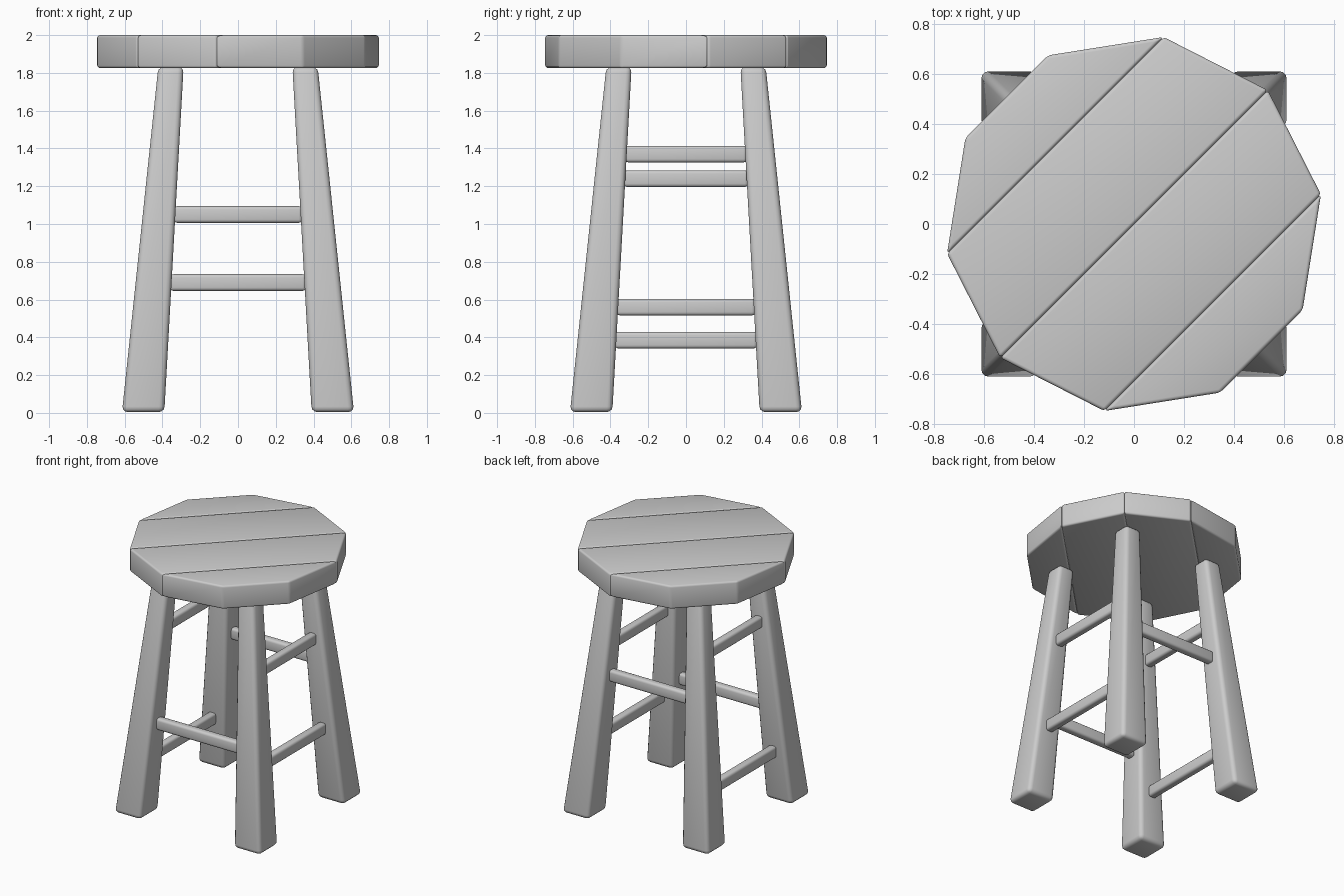
import bpy
import math

if "Cube" in bpy.data.objects:
    bpy.data.objects.remove(bpy.data.objects["Cube"])

SEAT_R, SEAT_Z0, SEAT_Z1 = 0.757, 1.825, 2.0
LEG_TOP = 1.832


def make_prism(name, bottom, top, bevel):
    """Solid between two matching outlines, with rounded edges."""
    n = len(bottom)
    faces = [list(range(n))[::-1], list(range(n, 2 * n))]
    faces += [[i, (i + 1) % n, n + (i + 1) % n, n + i] for i in range(n)]
    mesh = bpy.data.meshes.new(name)
    mesh.from_pydata(bottom + top, [], faces)
    obj = bpy.data.objects.new(name, mesh)
    bpy.context.collection.objects.link(obj)
    mod = obj.modifiers.new("rounded_edges", 'BEVEL')
    mod.width = bevel
    mod.segments = 3
    mod.limit_method = 'ANGLE'
    mod.angle_limit = math.radians(20)
    mesh.shade_smooth()
    return obj


def rect(cx, cy, hx, hy, z):
    return [(cx - hx, cy - hy, z), (cx + hx, cy - hy, z),
            (cx + hx, cy + hy, z), (cx - hx, cy + hy, z)]


# Seat: decagon split into four diagonal planks
def seat_plank(name, angles):
    pts = [(SEAT_R * math.cos(math.radians(a + 45)),
            SEAT_R * math.sin(math.radians(a + 45))) for a in angles]
    make_prism(name, [(x, y, SEAT_Z0) for x, y in pts],
               [(x, y, SEAT_Z1) for x, y in pts], 0.014)


for side, turn in (("back_left", 0), ("front_right", 180)):
    seat_plank(f"seat_inner_plank_{side}", [a + turn for a in (0, 36, 144, 180)])
    seat_plank(f"seat_outer_plank_{side}", [a + turn for a in (36, 72, 108, 144)])

# Legs: tapered and splayed
for fb, sy in (("front", -1), ("back", 1)):
    for lr, sx in (("left", -1), ("right", 1)):
        make_prism(f"{fb}_{lr}_leg",
                   rect(0.502 * sx, 0.502 * sy, 0.112, 0.112, 0.004),
                   rect(0.355 * sx, 0.355 * sy, 0.067, 0.067, LEG_TOP), 0.03)


# Rungs: span between inner faces of the legs
def rung(name, axis, side, z):
    t = z / LEG_TOP
    offset = side * (0.502 - 0.147 * t)
    half = 0.398 - 0.102 * t
    h, d = 0.044, 0.03
    if axis == 'x':
        args = (0, offset, half, d)
    else:
        args = (offset, 0, d, half)
    make_prism(name, rect(*args, z - h), rect(*args, z + h), 0.018)


for name, axis, side, z in (("front_rung", 'x', -1, 0.69),
                            ("back_rung", 'x', 1, 1.05),
                            ("left_upper_rung", 'y', -1, 1.37),
                            ("left_lower_rung", 'y', -1, 0.385),
                            ("right_upper_rung", 'y', 1, 1.24),
                            ("right_lower_rung", 'y', 1, 0.56)):
    rung(name, axis, side, z)
